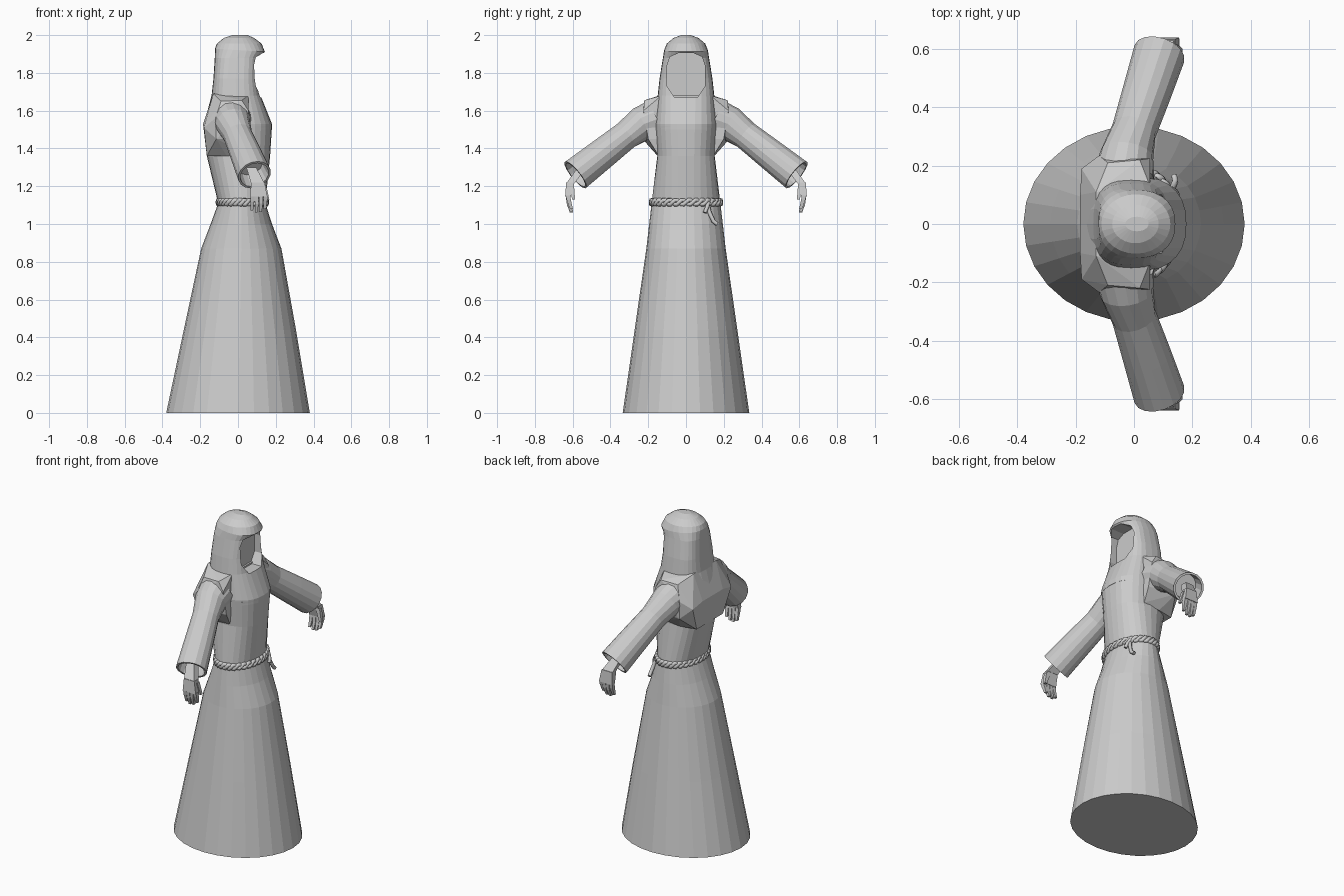
import bpy, bmesh, math
from mathutils import Vector

if "Cube" in bpy.data.objects:
    bpy.data.objects.remove(bpy.data.objects["Cube"])

grey = bpy.data.materials.new("plain grey")
grey.diffuse_color = (0.6, 0.6, 0.6, 1)
grey.use_nodes = True
grey.node_tree.nodes["Principled BSDF"].inputs["Base Color"].default_value = grey.diffuse_color


def finish(name, bm, mirror=False):
    bmesh.ops.recalc_face_normals(bm, faces=bm.faces)
    me = bpy.data.meshes.new(name)
    bm.to_mesh(me)
    bm.free()
    me.materials.append(grey)
    ob = bpy.data.objects.new(name, me)
    bpy.context.collection.objects.link(ob)
    if mirror:
        m = ob.modifiers.new("mirror", 'MIRROR')
        m.use_axis = (False, True, False)
        m.use_mirror_merge = False
    return ob


def loft(name, rings, mirror=False):
    bm = bmesh.new()
    vs = [[bm.verts.new(p) for p in r] for r in rings]
    n = len(vs[0])
    for a, b in zip(vs, vs[1:]):
        for i in range(n):
            j = (i + 1) % n
            bm.faces.new((a[i], a[j], b[j], b[i]))
    bm.faces.new(vs[0])
    bm.faces.new(vs[-1])
    return finish(name, bm, mirror)


def hull(name, pts, mirror=False):
    bm = bmesh.new()
    vs = [bm.verts.new(p) for p in pts]
    bmesh.ops.convex_hull(bm, input=vs)
    loose = [v for v in bm.verts if not v.link_faces]
    bmesh.ops.delete(bm, geom=loose, context='VERTS')
    return finish(name, bm, mirror)


def oval(z, x0, x1, ry, p=2.0, tilt=0.0, n=28):
    """Level (super)ellipse between x0 and x1, half width ry."""
    pts = []
    for i in range(n):
        a = 2 * math.pi * i / n
        c, s = math.cos(a), math.sin(a)
        c = math.copysign(abs(c) ** (2 / p), c)
        s = math.copysign(abs(s) ** (2 / p), s)
        pts.append(((x0 + x1) / 2 + (x1 - x0) / 2 * c, ry * s, z + tilt * c))
    return pts


# Robe: skirt, waist and chest
loft("robe", [oval(*r) for r in (
    (0, -.38, .38, .335), (.44, -.287, .307, .272), (.87, -.195, .23, .21),
    (1.0, -.145, .18, .195), (1.11, -.105, .145, .182), (1.36, -.165, .17, .152, 2.4),
    (1.52, -.18, .18, .165, 2.4))])

# Hood with brim and drape
hood = loft("hood", [oval(*r) for r in (
    (1.50, -.18, .18, .163, 2.4), (1.53, -.18, .18, .165, 2.4),
    (1.68, -.14, .12, .15, 2.8), (1.77, -.13, .105, .14, 3),
    (1.88, -.123, .112, .122, 2.8), (1.92, -.122, .142, .116, 2.3, -.008),
    (1.955, -.112, .125, .102), (1.985, -.075, .085, .066), (2.0, -.03, .05, .025))])
opening = [(-.06, 1.67), (.06, 1.67), (.1, 1.73), (.1, 1.84), (.085, 1.885),
           (.04, 1.905), (-.04, 1.905), (-.085, 1.885), (-.1, 1.84), (-.1, 1.73)]
cutter = loft("hood_opening_cutter", [[(x, y, z) for y, z in opening] for x in (.045, .3)])
cutter.hide_render = True
cutter.hide_viewport = True
b = hood.modifiers.new("opening", 'BOOLEAN')
b.operation = 'DIFFERENCE'
b.solver = 'EXACT'
b.object = cutter

# Shoulders and upper back
hull("shoulders", [(x, s * y, z) for s in (-1, 1) for x, y, z in (
    (-.185, .10, 1.53), (-.18, .19, 1.51), (-.12, .235, 1.56), (-.115, .23, 1.45),
    (-.13, .11, 1.69), (-.165, .13, 1.36), (-.06, .15, 1.36), (.05, .15, 1.37),
    (.055, .225, 1.60), (.055, .13, 1.68), (.06, .2, 1.45), (-.09, .21, 1.65), (.02, .22, 1.655))])

# Sleeves: tube along the arm, hollow at the cuff
def ring(c, d, r, n=16):
    d = Vector(d).normalized()
    u = Vector((0, 0, 1)).cross(d).normalized()
    w = d.cross(u)
    return [Vector(c) + r * (u * math.cos(2 * math.pi * i / n) + w * math.sin(2 * math.pi * i / n))
            for i in range(n)]

arm = (.09, .26, -.21)
loft("sleeves", [ring((-.035, .16, 1.555), (.02, .26, -.12), .105),
                 ring((-.025, .235, 1.53), (.04, .26, -.15), .092),
                 ring((0, .32, 1.468), arm, .077),
                 ring((.045, .455, 1.362), arm, .084),
                 ring((.087, .585, 1.26), arm, .09),
                 ring((.087, .585, 1.26), arm, .078),
                 ring((.062, .515, 1.316), arm, .07)], True)

# Hands: wrist, palm, fingers, thumb
def bar(name, a, b, ra, rb):
    pts = []
    for c, r in ((a, ra), (b, rb)):
        pts += [(c[0] + i * r[0], c[1] + j * r[1], c[2]) for i in (-1, 1) for j in (-1, 1)]
    hull(name, pts, True)

bar("wrists", (.07, .55, 1.30), (.105, .612, 1.215), (.026, .022), (.036, .022))
bar("palms", (.105, .612, 1.22), (.11, .625, 1.145), (.036, .022), (.045, .015))
for k in range(4):
    x = .076 + k * .023
    drop = (.012, 0, .003, .02)[k]
    bar("finger_bases_%d" % k, (x, .625, 1.15), (x, .620, 1.105 + drop), (.011, .012), (.01, .011))
    bar("finger_tips_%d" % k, (x, .620, 1.105 + drop), (x - .003, .607, 1.06 + drop), (.01, .011), (.007, .008))
bar("thumbs", (.135, .605, 1.205), (.158, .595, 1.13), (.014, .012), (.008, .008))

# Rope belt: two twisted strands
def strand(name, pts, r, cyclic):
    cu = bpy.data.curves.new(name, 'CURVE')
    cu.dimensions = '3D'
    cu.bevel_depth = r
    cu.bevel_resolution = 1
    cu.use_fill_caps = True
    sp = cu.splines.new('POLY')
    sp.points.add(len(pts) - 1)
    for q, p in zip(sp.points, pts):
        q.co = (*p, 1)
    sp.use_cyclic_u = cyclic
    cu.materials.append(grey)
    bpy.context.collection.objects.link(bpy.data.objects.new(name, cu))

for ph in (0, math.pi):
    pts = []
    for i in range(96):
        a, t = 2 * math.pi * i / 96, 2 * math.pi * 16 * i / 96 + ph
        g = .003 * math.cos(t)
        pts.append((.023 + (.127 + g) * math.cos(a), (.183 + g) * math.sin(a), 1.115 + .013 * math.sin(t)))
    strand("rope_belt", pts, .012, True)

# Rope tails hanging from the knot
strand("rope_tail_long", [(.125, .11, 1.115), (.133, .125, 1.06), (.142, .145, 1.015), (.138, .165, 1.0)], .011, False)
strand("rope_tail_short", [(.125, .12, 1.115), (.142, .11, 1.085), (.148, .10, 1.06)], .011, False)
